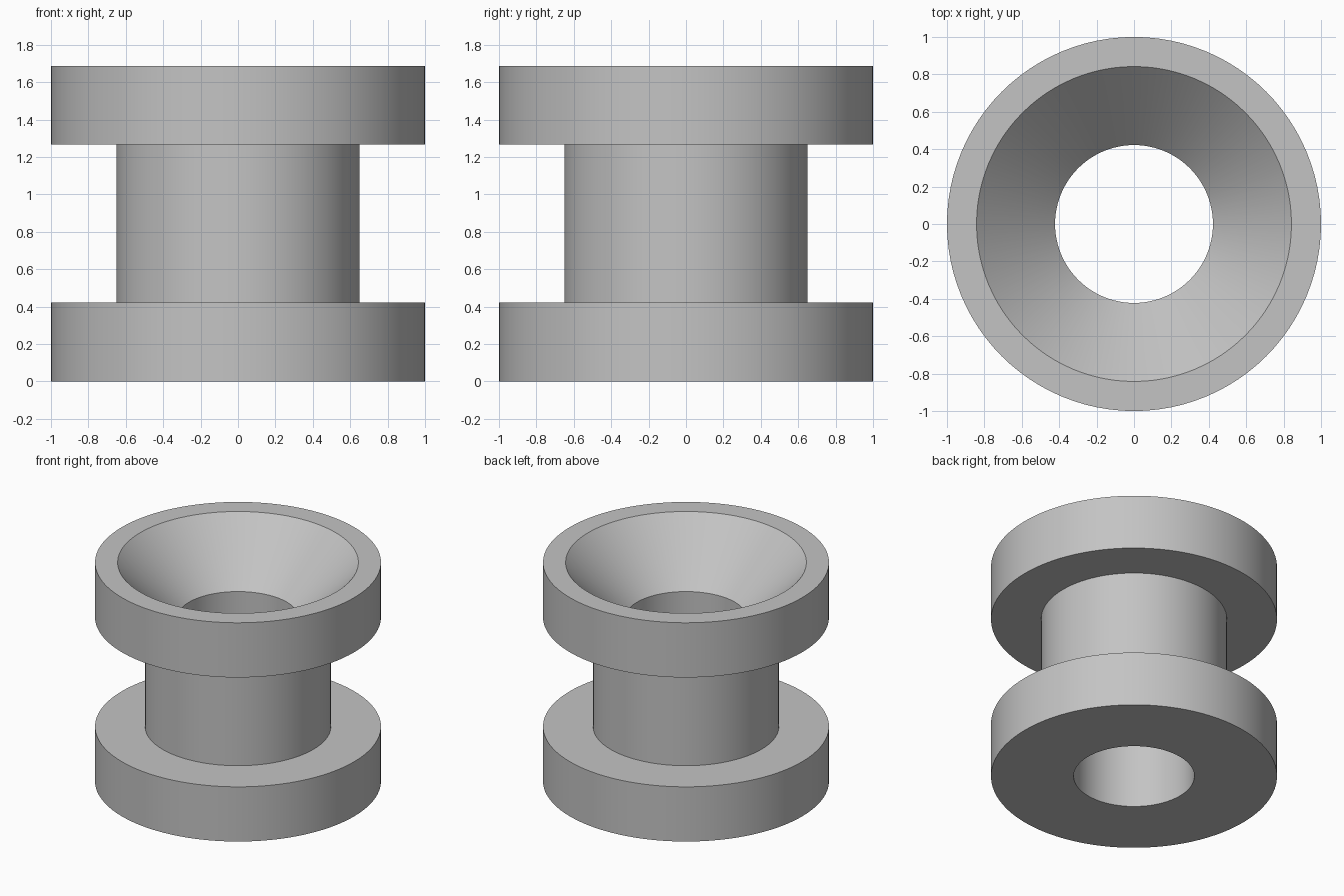
import bpy
import bmesh
from math import radians, tau
from mathutils import Matrix, Vector

cube = bpy.data.objects.get("Cube")
if cube:
    bpy.data.objects.remove(cube, do_unlink=True)

SEGMENTS = 96
FLANGE_R, NECK_R, BORE_R, MOUTH_R = 1.0, 0.65, 0.422, 0.842
FLANGE_H, HEIGHT = 0.422, 1.688
SHOULDER = HEIGHT - FLANGE_H

# Plain grey material
grey = bpy.data.materials.new("plain_grey")
grey.use_nodes = True
colour = (0.55, 0.55, 0.55, 1.0)
grey.diffuse_color = colour
grey.node_tree.nodes["Principled BSDF"].inputs["Base Color"].default_value = colour


def lathe(name, profile):
    """Revolve a closed (radius, height) profile around z."""
    bm = bmesh.new()
    rings = []
    for i in range(SEGMENTS):
        turn = Matrix.Rotation(tau * i / SEGMENTS, 3, "Z")
        rings.append([bm.verts.new(turn @ Vector((r, 0, z))) for r, z in profile])
    n = len(profile)
    for i, ring in enumerate(rings):
        after = rings[(i + 1) % SEGMENTS]
        for j in range(n):
            k = (j + 1) % n
            bm.faces.new((ring[j], after[j], after[k], ring[k]))
    bmesh.ops.recalc_face_normals(bm, faces=bm.faces)
    mesh = bpy.data.meshes.new(name)
    bm.to_mesh(mesh)
    bm.free()
    mesh.materials.append(grey)
    obj = bpy.data.objects.new(name, mesh)
    bpy.context.collection.objects.link(obj)
    return obj


# Flanged bushing: base flange, neck, top flange, conical mouth and through bore
bushing = lathe("flanged_bushing", [
    (BORE_R, 0), (FLANGE_R, 0), (FLANGE_R, FLANGE_H), (NECK_R, FLANGE_H),
    (NECK_R, SHOULDER), (FLANGE_R, SHOULDER), (FLANGE_R, HEIGHT),
    (MOUTH_R, HEIGHT), (BORE_R, SHOULDER),
])

bpy.ops.object.select_all(action="DESELECT")
bushing.select_set(True)
bpy.context.view_layer.objects.active = bushing
bpy.ops.object.shade_smooth_by_angle(angle=radians(30))
